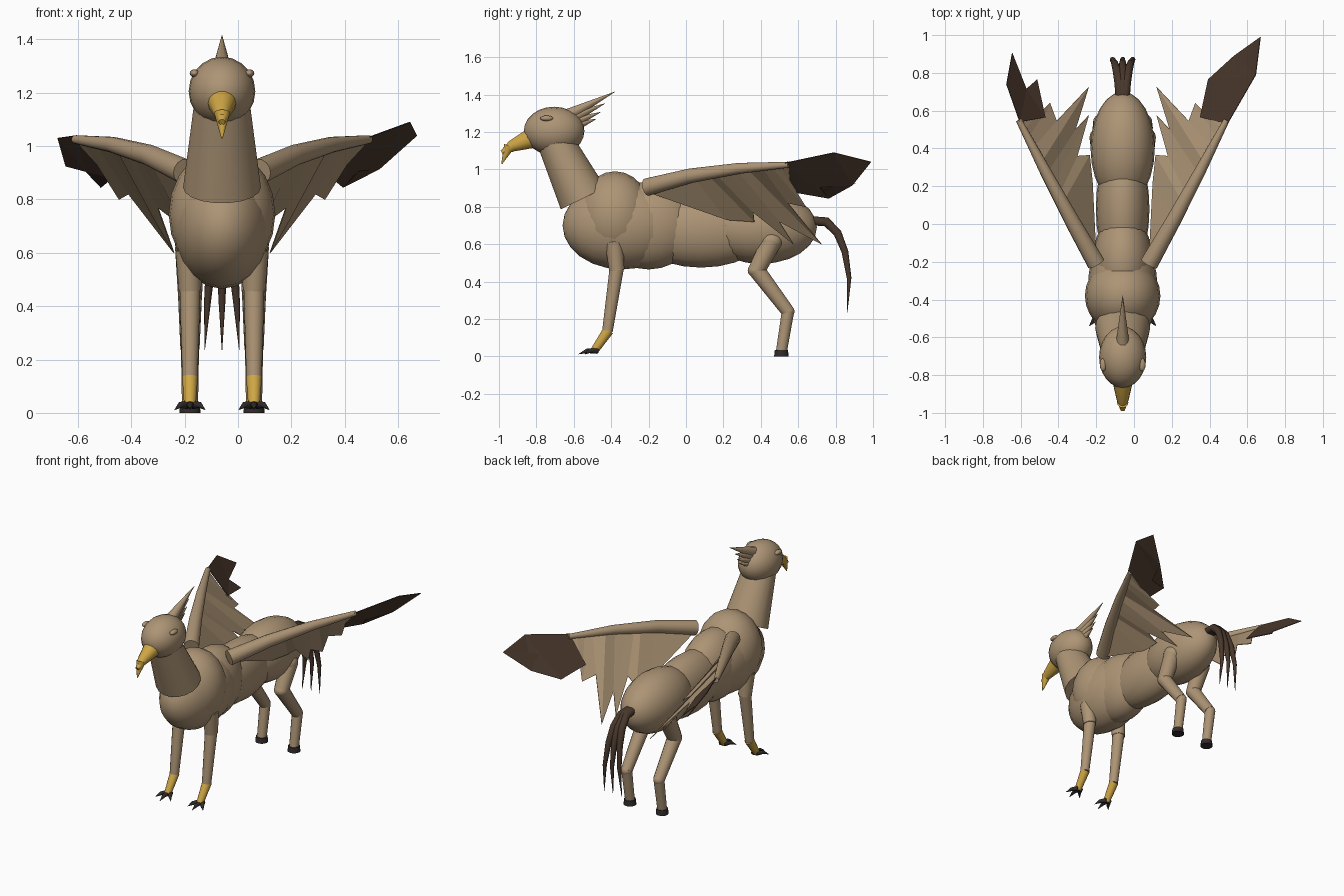
import bpy, bmesh, math
from mathutils import Vector, Matrix

cube = bpy.data.objects.get("Cube")
if cube:
    bpy.data.objects.remove(cube, do_unlink=True)

CX = -0.06  # body midline


def material(name, rgb):
    m = bpy.data.materials.new(name)
    m.use_nodes = True
    m.diffuse_color = (*rgb, 1)
    m.node_tree.nodes["Principled BSDF"].inputs["Base Color"].default_value = (*rgb, 1)
    return m


TAN = material("tan", (0.42, 0.30, 0.18))
GOLD = material("gold", (0.62, 0.38, 0.06))
BROWN = material("dark_brown", (0.065, 0.038, 0.024))
BLACK = material("horn_black", (0.03, 0.024, 0.024))


def finish(name, bm, mat, smooth=True):
    bmesh.ops.recalc_face_normals(bm, faces=bm.faces)
    me = bpy.data.meshes.new(name)
    bm.to_mesh(me)
    bm.free()
    me.materials.append(mat)
    ob = bpy.data.objects.new(name, me)
    bpy.context.collection.objects.link(ob)
    ob.location.x = CX
    if smooth:
        bpy.ops.object.select_all(action='DESELECT')
        ob.select_set(True)
        bpy.context.view_layer.objects.active = ob
        bpy.ops.object.shade_smooth_by_angle(angle=math.radians(50))
    return ob


def ball(name, center, radii, mat=TAN, seg=20, rings=12):
    bm = bmesh.new()
    mtx = (Matrix.Translation(center) @ Matrix.Diagonal((*radii, 1))
           @ Matrix.Rotation(math.pi / 2, 4, 'X'))
    bmesh.ops.create_uvsphere(bm, u_segments=seg, v_segments=rings, radius=1, matrix=mtx)
    return finish(name, bm, mat)


def tube(name, pts, radii, mat=TAN, sides=14, widen=1.0):
    """Tapered tube through a few points; widen stretches it sideways."""
    pts = [Vector(p) for p in pts]
    bm = bmesh.new()
    rings = []
    for i, (p, r) in enumerate(zip(pts, radii)):
        d = (pts[min(i + 1, len(pts) - 1)] - pts[max(i - 1, 0)]).normalized()
        u = (Vector((1, 0, 0)) - d * d.x).normalized()
        v = d.cross(u)
        angles = [2 * math.pi * k / sides for k in range(sides)]
        rings.append([bm.verts.new(p + r * (widen * math.cos(a) * u + math.sin(a) * v))
                      for a in angles])
    for a, b in zip(rings, rings[1:]):
        for k in range(sides):
            j = (k + 1) % sides
            bm.faces.new((a[k], a[j], b[j], b[k]))
    bm.faces.new(rings[0])
    bm.faces.new(rings[-1])
    return finish(name, bm, mat)


def thin(ob):
    mod = ob.modifiers.new("thickness", 'SOLIDIFY')
    mod.thickness = 0.004
    mod.offset = 0


# Body
ball("chest", (0, -0.34, 0.70), (0.185, 0.32, 0.235))
ball("shoulders", (0, -0.38, 0.745), (0.20, 0.20, 0.245))
ball("withers", (0, -0.20, 0.70), (0.16, 0.26, 0.235))
ball("barrel", (0, 0.08, 0.675), (0.142, 0.36, 0.2))
ball("rump", (0, 0.40, 0.69), (0.17, 0.30, 0.195))

# Neck and head
tube("neck", [(0, -0.70, 1.15), (0, -0.55, 0.845)], (0.098, 0.135), sides=18, widen=1.08)
ball("head", (0, -0.705, 1.205), (0.125, 0.162, 0.13))
tube("beak", [(0, -0.83, 1.165), (0, -0.93, 1.125), (0, -0.985, 1.09)], (0.055, 0.032, 0.012), GOLD)
tube("beak_hook", [(0, -0.945, 1.125), (0, -0.985, 1.03)], (0.03, 0.003), GOLD)

# Crest spikes, longest on top
for i, (y, z) in enumerate([(-0.38, 1.415), (-0.434, 1.352), (-0.456, 1.306), (-0.48, 1.27)]):
    tube(f"crest_spike_{i}", [(0, -0.63, 1.29 - 0.025 * i), (0, y, z)], (0.036, 0.001), sides=10)

# Tail strands
for i, k in enumerate((-1, 0, 1)):
    path = [(0.012 * k, 0.67, 0.725), (0.018 * k, 0.75, 0.72), (0.03 * k, 0.81, 0.66),
            (0.042 * k, 0.85, 0.56), (0.054 * k, 0.872, 0.42), (0.065 * k, 0.862, 0.235)]
    tube(f"tail_strand_{i}", path, (0.026, 0.026, 0.023, 0.019, 0.013, 0.001), BROWN, 10)

for s, side in ((1, "left"), (-1, "right")):
    ball(f"{side}_eye", (s * 0.103, -0.745, 1.273), (0.018, 0.035, 0.015), TAN, 12, 8)

    # Front leg with taloned foot
    x = s * 0.12
    ball(f"{side}_shoulder_joint", (x, -0.385, 0.60), (0.05, 0.05, 0.04))
    tube(f"{side}_front_upper_leg", [(s * 0.125, -0.385, 0.61), (x, -0.37, 0.46)], (0.05, 0.042))
    tube(f"{side}_front_lower_leg", [(x, -0.37, 0.475), (x, -0.42, 0.135)], (0.039, 0.029))
    tube(f"{side}_front_shank", [(x, -0.415, 0.14), (x, -0.49, 0.03)], (0.03, 0.022), GOLD)
    for i, k in enumerate((-1, 0, 1)):
        tip = (x + 0.057 * k, -0.575 + 0.035 * abs(k), 0.012)
        mid = (x + 0.035 * k, -0.53 + 0.015 * abs(k), 0.03)
        tube(f"{side}_talon_{i}", [(x + 0.01 * k, -0.475, 0.03), mid, tip],
             (0.016, 0.012, 0.001), BLACK, 8)

    # Hind leg with hoof
    ball(f"{side}_hip_joint", (x, 0.455, 0.615), (0.055, 0.06, 0.055))
    tube(f"{side}_thigh", [(x, 0.46, 0.62), (x, 0.375, 0.455)], (0.056, 0.046))
    ball(f"{side}_knee", (x, 0.375, 0.46), (0.045, 0.045, 0.04))
    tube(f"{side}_shin", [(x, 0.375, 0.465), (x, 0.545, 0.24)], (0.046, 0.036))
    ball(f"{side}_hock", (x, 0.545, 0.24), (0.034, 0.035, 0.035))
    tube(f"{side}_pastern", [(x, 0.545, 0.24), (x, 0.51, 0.025)], (0.034, 0.03))
    tube(f"{side}_hoof", [(x, 0.51, 0.035), (x, 0.51, 0)], (0.036, 0.04), BLACK)

    # Wing arm
    arm = [(0.14, -0.21, 0.905), (0.27, 0.02, 0.965), (0.41, 0.28, 1.005), (0.55, 0.55, 1.025)]
    tube(f"{side}_wing_arm", [(s * px, y, z) for px, y, z in arm], (0.048, 0.04, 0.03, 0.016))

    # Ragged wing web: each trailing point is joined to the arm at fraction t
    trailing = [(0.02, 0.14, -0.18, 0.87), (0.35, 0.16, 0.22, 0.73), (0.45, 0.175, 0.365, 0.72),
                (0.50, 0.24, 0.36, 0.77), (0.57, 0.18, 0.575, 0.60), (0.65, 0.25, 0.50, 0.72),
                (0.72, 0.18, 0.725, 0.60), (0.82, 0.35, 0.545, 0.82), (0.88, 0.385, 0.64, 0.80),
                (0.94, 0.42, 0.56, 0.88), (1.0, 0.54, 0.55, 1.01)]
    bm = bmesh.new()
    pairs = []
    for t, px, y, z in trailing:
        i = min(int(t * 3), 2)
        p = Vector(arm[i]).lerp(Vector(arm[i + 1]), t * 3 - i)
        pairs.append([bm.verts.new((s * q[0], q[1], q[2])) for q in (p, (px, y, z))])
    for a, b in zip(pairs, pairs[1:]):
        bm.faces.new((a[0], a[1], b[1], b[0]))
    thin(finish(f"{side}_wing_web", bm, TAN, smooth=False))

    # Dark flight feathers; only the left wing carries the long outer one
    if s > 0:
        outline = [(0.555, 0.53, 1.035), (0.705, 0.79, 1.09), (0.73, 0.99, 1.04),
                   (0.60, 0.79, 0.985), (0.59, 0.89, 0.915)]
    else:
        outline = [(0.545, 0.54, 1.04), (0.615, 0.74, 1.03), (0.585, 0.905, 0.925)]
    outline += [(0.51, 0.715, 0.905), (0.453, 0.765, 0.845), (0.41, 0.565, 0.88)]
    bm = bmesh.new()
    face = bm.faces.new([bm.verts.new((s * px, y, z)) for px, y, z in outline])
    bmesh.ops.triangulate(bm, faces=[face])
    thin(finish(f"{side}_flight_feathers", bm, BROWN, smooth=False))
